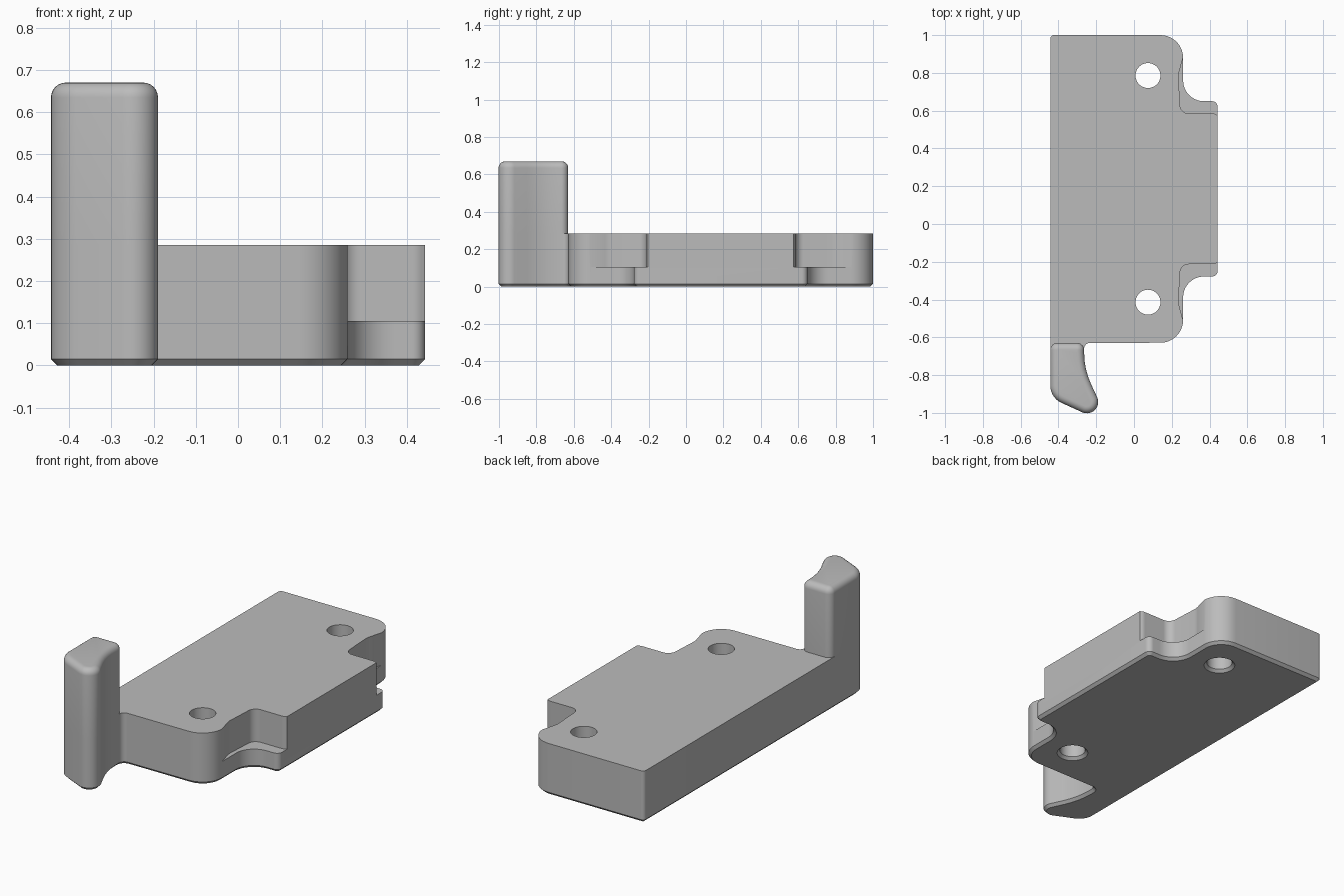
import bpy, bmesh
from math import sin, cos, tan, pi, radians
from mathutils import Vector

cube = bpy.data.objects.get("Cube")
if cube:
    bpy.data.objects.remove(cube, do_unlink=True)

grey = bpy.data.materials.new("mid grey")
grey.use_nodes = True
colour = (0.5, 0.5, 0.5, 1)
grey.diffuse_color = colour
grey.node_tree.nodes["Principled BSDF"].inputs["Base Color"].default_value = colour


def rounded(corners):
    """Counter-clockwise outline from (x, y, fillet radius) corners."""
    points = []
    for i, (x, y, r) in enumerate(corners):
        here = Vector((x, y))
        if r == 0:
            points.append(here)
            continue
        a = (Vector(corners[i - 1][:2]) - here).normalized()
        b = (Vector(corners[(i + 1) % len(corners)][:2]) - here).normalized()
        half = a.angle(b) / 2
        centre = here + (a + b).normalized() * (r / sin(half))
        start = here + a * (r / tan(half)) - centre
        end = here + b * (r / tan(half)) - centre
        sweep = start.angle_signed(end)
        steps = max(4, round(abs(sweep) / radians(9)))
        for k in range(steps + 1):
            t = -sweep * k / steps
            points.append(centre + Vector((start.x * cos(t) - start.y * sin(t),
                                           start.x * sin(t) + start.y * cos(t))))
    return points


def inset(points, d):
    result = []
    for i, p in enumerate(points):
        e = (p - points[i - 1]).normalized()
        f = (points[(i + 1) % len(points)] - p).normalized()
        n, m = Vector((-e.y, e.x)), Vector((-f.y, f.x))
        result.append(p + (n + m) * (d / (1 + n.dot(m))))
    return result


def prism(name, points, levels):
    """Skin an outline through (inset, z) levels and cap both ends."""
    bm = bmesh.new()
    rings = [[bm.verts.new((p.x, p.y, z)) for p in inset(points, d)] for d, z in levels]
    n = len(points)
    for low, high in zip(rings, rings[1:]):
        for i in range(n):
            j = (i + 1) % n
            bm.faces.new((low[i], low[j], high[j], high[i]))
    bm.faces.new(rings[0][::-1])
    bm.faces.new(rings[-1])
    bmesh.ops.recalc_face_normals(bm, faces=bm.faces)
    mesh = bpy.data.meshes.new(name)
    bm.to_mesh(mesh)
    bm.free()
    mesh.materials.append(grey)
    obj = bpy.data.objects.new(name, mesh)
    bpy.context.collection.objects.link(obj)
    return obj


def activate(obj):
    bpy.ops.object.select_all(action='DESELECT')
    obj.select_set(True)
    bpy.context.view_layer.objects.active = obj


def cut(obj, cutter):
    cutter.hide_render = True
    mod = obj.modifiers.new("cut", 'BOOLEAN')
    mod.operation = 'DIFFERENCE'
    mod.solver = 'EXACT'
    mod.object = cutter
    activate(obj)
    bpy.ops.object.modifier_apply(modifier=mod.name)
    bpy.data.objects.remove(cutter, do_unlink=True)


SIDE, MID, TOP, CHAMFER = 0.443, 0.186, 0.285, 0.015
FRONT = -0.63


def mirror(corners):
    return [(x, 2 * MID - y, r) for x, y, r in reversed(corners)]


# Base plate, including the foot of the post
hook = [(-SIDE, -0.92, 0.1), (-0.126, -1.064, 0.06), (-0.264, -0.77, 0.4)]
back_half = [(SIDE, 0.65, 0.03), (0.26, 0.65, 0.11), (0.26, 1, 0.12)]
outline = hook + [(-0.264, FRONT, 0.03)] + mirror(back_half) + back_half + [(-SIDE, 1, 0.02)]
base = prism("base_plate", rounded(outline), [(CHAMFER, 0), (0, CHAMFER), (0, TOP)])

# Upper side recesses that leave a low ledge
recess = [(0.6, 0.89, 0), (0.262, 0.89, 0), (0.235, 0.79, 0.1),
          (0.246, 0.585, 0.045), (0.425, 0.585, 0.04), (0.6, 0.49, 0)]
for corners in (recess, mirror(recess)):
    cut(base, prism("recess_cutter", rounded(corners), [(0, 0.105), (0, 0.4)]))

# Screw holes, chamfered underneath
for y in (MID + 0.6, MID - 0.6):
    circle = [Vector((0.074 + 0.066 * cos(k * pi / 24), y + 0.066 * sin(k * pi / 24)))
              for k in range(48)]
    cut(base, prism("hole_cutter", circle, [(-0.025, -0.01), (0, CHAMFER), (0, 0.4)]))

# Upright post with a rounded top edge
R = 0.035
post_outline = hook + [(-0.264, FRONT, 0.037), (-SIDE, FRONT, 0.037)]
dome = [(R * (1 - cos(k * pi / 12)), 0.67 - R + R * sin(k * pi / 12)) for k in range(7)]
post = prism("upright_post", rounded(post_outline), [(0, TOP)] + dome)

for obj in (base, post):
    activate(obj)
    bpy.ops.object.shade_smooth_by_angle(angle=radians(30))
